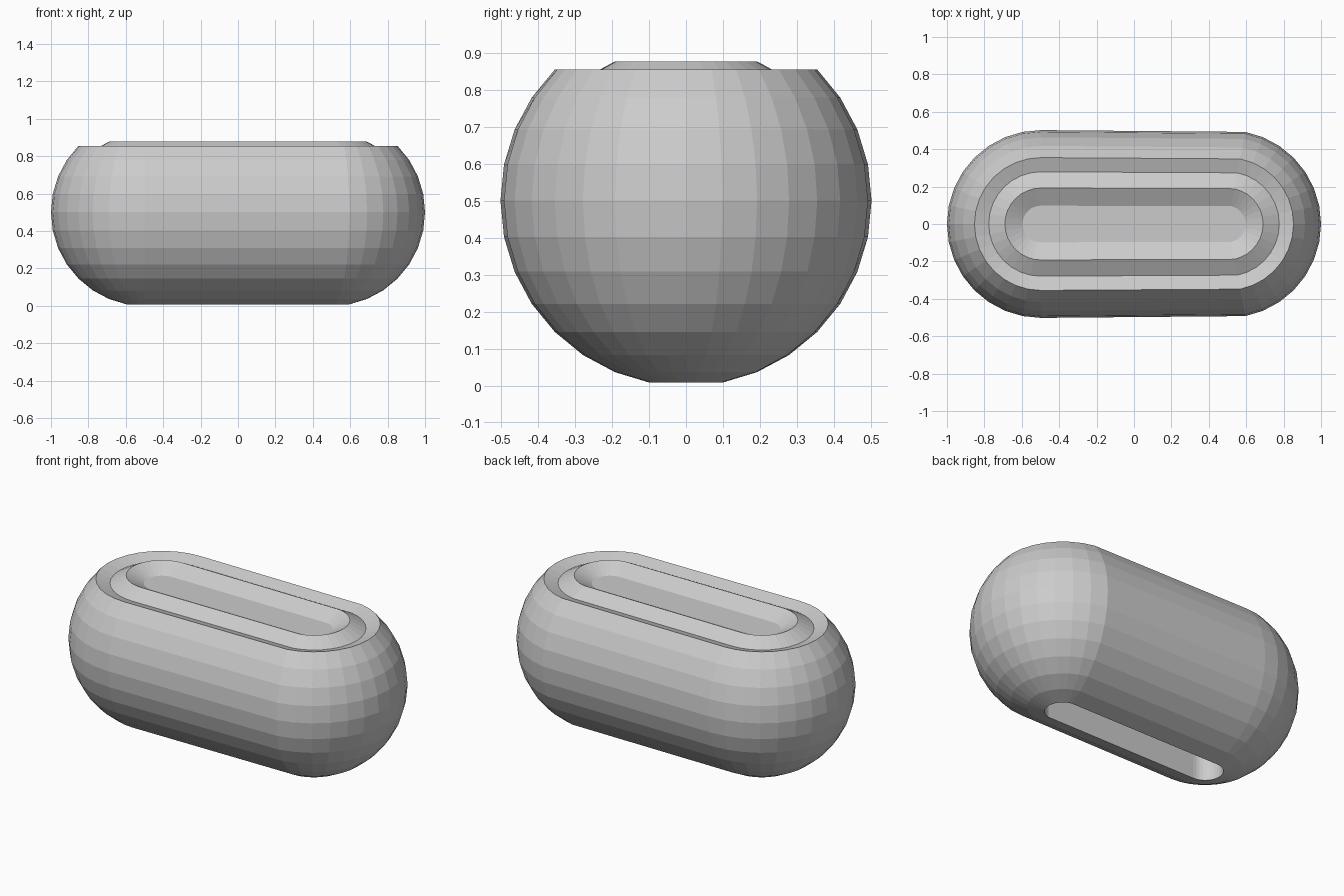
import bpy, bmesh
from math import sin, cos, pi

if "Cube" in bpy.data.objects:
    bpy.data.objects.remove(bpy.data.objects["Cube"])

R, SHIFT, SEG = 0.502, 0.498, 32   # radius, half stretch, sides
CZ = 0.5
STEP = pi / 16


def stadium(bm, r, z):
    """Circle of vertices split at x = 0 and pulled apart along x."""
    ring = []
    for i in range(SEG):
        a = 2 * pi * i / SEG
        side = SHIFT if cos(a) > 1e-4 else -SHIFT
        ring.append(bm.verts.new((r * cos(a) + side, r * sin(a), z)))
    return ring


def ball(k):
    """Profile point k steps up from the bottom pole."""
    return R * sin(k * STEP), CZ - R * cos(k * STEP)


# Profile: bottom slot, rounded shell up to the rim, groove, ridge, sunken floor
slot_r, slot_z = ball(1)
profile = [(slot_r, slot_z + 0.16)]
profile += [ball(k) for k in range(1, 13)]
profile += [(R * sin(13 * STEP), 0.83), (R * sin(14 * STEP), 0.877), (slot_r, 0.828)]

bm = bmesh.new()
rings = [stadium(bm, r, z) for r, z in profile]
for low, high in zip(rings, rings[1:]):
    for i in range(SEG):
        j = (i + 1) % SEG
        bm.faces.new((low[i], low[j], high[j], high[i]))
# Slot ceiling and top floor
bm.faces.new(rings[0][::-1])
bm.faces.new(rings[-1])

# Place the lowest edge on the ground
low_z = min(v.co.z for v in bm.verts)
print("lowest z", low_z)

mesh = bpy.data.meshes.new("capsule_body")
bm.to_mesh(mesh)
bm.free()
body = bpy.data.objects.new("capsule_body", mesh)
bpy.context.collection.objects.link(body)
